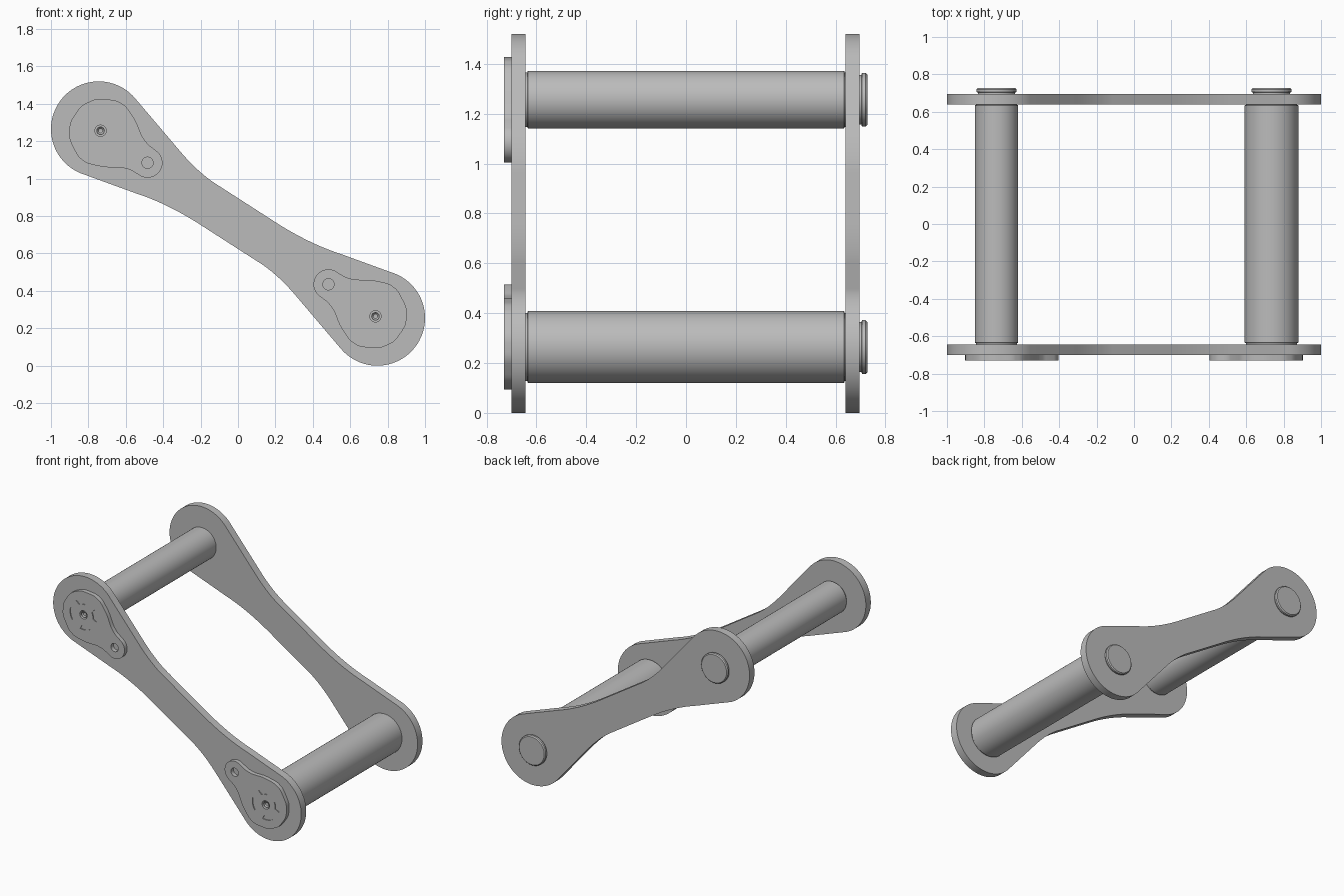
import bpy, bmesh
from math import cos, sin, pi, radians, atan2
from mathutils import Vector

cube = bpy.data.objects.get("Cube")
if cube:
    bpy.data.objects.remove(cube, do_unlink=True)

steel = bpy.data.materials.new("grey steel")
steel.use_nodes = True
GREY = (0.5, 0.5, 0.5, 1)
steel.diffuse_color = GREY
steel.node_tree.nodes["Principled BSDF"].inputs["Base Color"].default_value = GREY

MID = Vector((0, 0.76))          # centre of the link's half-turn symmetry
UPPER, LOWER = Vector((-0.735, 1.256)), Vector((0.735, 0.264))


def arc(c, r, start, end, n=32):
    angles = [radians(start + (end - start) * i / n) for i in range(n + 1)]
    return [Vector((c[0] + r * cos(a), c[1] + r * sin(a))) for a in angles]


def circle(c, r, n=32):
    return arc(c, r, 0, 360, n)[:-1]


def half_turn(points):
    return [2 * MID - p for p in points]


def blend(a, b, c, n=10):
    """Quadratic curve from a to c, pulled towards b."""
    a, b, c = Vector(a), Vector(b), Vector(c)
    return [a * (1 - t) ** 2 + b * 2 * t * (1 - t) + c * t * t
            for t in (i / n for i in range(n + 1))]


def finish(obj):
    mesh = obj.data
    bm = bmesh.new()
    bm.from_mesh(mesh)
    bmesh.ops.remove_doubles(bm, verts=bm.verts, dist=0.0001)
    bmesh.ops.recalc_face_normals(bm, faces=bm.faces)
    bm.to_mesh(mesh)
    bm.free()
    mesh.materials.clear()
    mesh.materials.append(steel)
    mesh.shade_smooth()
    mesh.set_sharp_from_angle(angle=radians(30))


def plate(name, loops, y0, y1):
    """Flat plate in the XZ plane; loops after the first are holes."""
    curve = bpy.data.curves.new(name, "CURVE")
    curve.dimensions = "2D"
    curve.fill_mode = "BOTH"
    curve.extrude = abs(y1 - y0) / 2
    for loop in loops:
        spline = curve.splines.new("POLY")
        spline.points.add(len(loop) - 1)
        for point, p in zip(spline.points, loop):
            point.co = (p.x, p.y, 0, 1)
        spline.use_cyclic_u = True
    obj = bpy.data.objects.new(name, curve)
    bpy.context.collection.objects.link(obj)
    obj.rotation_euler.x = pi / 2
    obj.location.y = (y0 + y1) / 2
    bpy.ops.object.select_all(action="DESELECT")
    obj.select_set(True)
    bpy.context.view_layer.objects.active = obj
    bpy.ops.object.convert(target="MESH")
    finish(bpy.context.view_layer.objects.active)


def lathe(name, centre, profile):
    """Turn a (radius, y) profile about an axis along y."""
    bm = bmesh.new()
    verts = [bm.verts.new((r, y, 0)) for r, y in profile]
    edges = [bm.edges.new(pair) for pair in zip(verts, verts[1:])]
    bmesh.ops.spin(bm, geom=verts + edges, cent=(0, 0, 0), axis=(0, 1, 0),
                   angle=2 * pi, steps=64)
    mesh = bpy.data.meshes.new(name)
    bm.to_mesh(mesh)
    bm.free()
    obj = bpy.data.objects.new(name, mesh)
    obj.location = (centre.x, 0, centre.y)
    bpy.context.collection.objects.link(obj)
    finish(obj)


# Side links: round ends joined by a narrow waist
half = blend((0.55, 0.597), (0.37, 0.655), (0.18, 0.78))
half += blend((-0.1, 0.96), (-0.2, 1.02), (-0.3, 1.135))
half += arc((-0.745, 1.265), 0.255, 41, 253, 48)
link = half + half_turn(half)
plate("front_link", [link], -0.70, -0.643)
plate("back_link", [link], 0.64, 0.696)

# Cover outline: faceted round body with a small bolt lobe, mirrored on its axis
side = [Vector(p) for p in ((-0.162, 0.053), (-0.115, 0.131), (-0.02, 0.183),
                            (0.04, 0.185), (0.13, 0.148), (0.2, 0.1), (0.25, 0.082))]
rounded = []
for i, p in enumerate(side):
    before = side[i - 1] if i else Vector((p.x, -p.y))
    after = side[i + 1] if i + 1 < len(side) else Vector((0.3, 0.08))
    rounded += blend(p.lerp(before, 0.3), p, p.lerp(after, 0.3), 4)
lobe = Vector((0.304, 0))
flip = [Vector((p.x, -p.y)) for p in reversed(rounded)]
body = rounded + arc(lobe, 0.08, 80, -80, 24) + flip
tilt = -atan2(0.171, 0.251)


def place(points):
    return [Vector((p.x * cos(tilt) - p.y * sin(tilt),
                    p.x * sin(tilt) + p.y * cos(tilt))) + UPPER for p in points]


def slot(angle):
    return (arc(UPPER, 0.108, angle - 24, angle + 24, 10)
            + arc(UPPER, 0.076, angle + 18, angle - 18, 8))


holes = [circle(UPPER, 0.03), place(circle(lobe, 0.03))]
cover = [place(body)] + holes
slots = [slot(a) for a in (10, 100, 190, 280)]

for name, turn, centre, radius in (("upper", lambda p: p, UPPER, 0.116),
                                   ("lower", half_turn, LOWER, 0.144)):
    # Cover with a thin slotted face
    plate(name + "_cover", [turn(p) for p in cover], -0.724, -0.70)
    plate(name + "_cover_face", [turn(p) for p in cover + slots], -0.73, -0.724)
    # Recessed centre plug
    lathe(name + "_plug", centre, [(0, -0.712), (0.012, -0.714), (0.02, -0.722),
                                   (0.022, -0.722), (0.022, -0.70)])
    # Cross pin with stepped ends
    neck = radius - 0.007
    lathe(name + "_pin", centre, [(0, -0.66), (neck, -0.66), (neck, -0.636),
                                  (radius - 0.003, -0.636), (radius, -0.633),
                                  (radius, 0.633), (radius - 0.003, 0.636),
                                  (neck, 0.636), (neck, 0.65), (0, 0.65)])
    # Grooved pin head behind the back link
    lathe(name + "_pin_head", centre, [(0, 0.69), (0.1, 0.69), (0.1, 0.703),
                                       (0.108, 0.706), (0.108, 0.72),
                                       (0.101, 0.727), (0, 0.727)])
